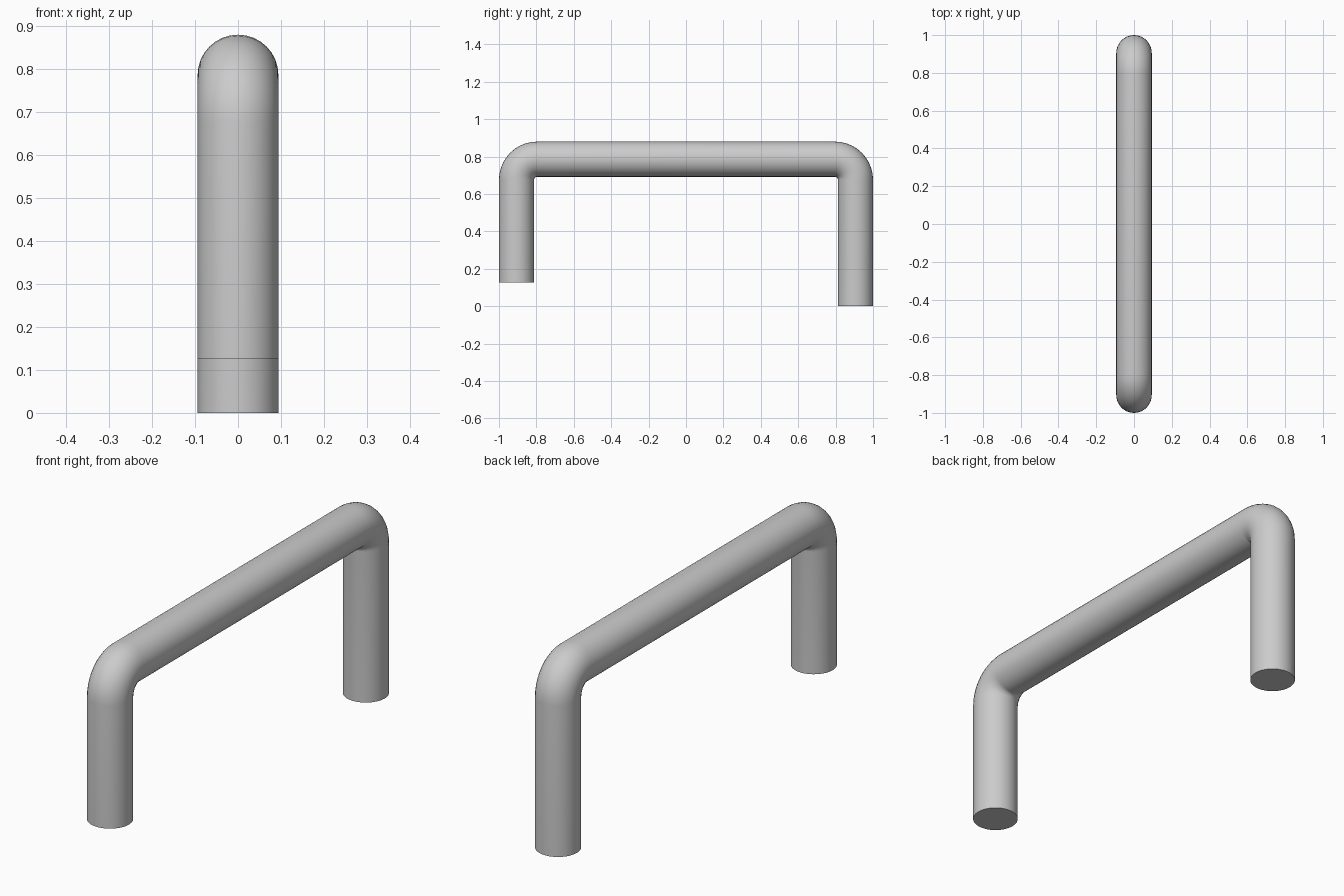
import bpy, bmesh
from math import sin, cos, pi

if "Cube" in bpy.data.objects:
    bpy.data.objects.remove(bpy.data.objects["Cube"])

R = 0.094          # tube radius
BEND = 0.11        # bend radius at the tube axis
LEG_Y, AXIS_Z = 0.906, 0.786
SIDES, STEPS = 32, 10


def bend(side):
    """Stations (y, z, outward y, outward z) of a bend, leg to bar."""
    cy, cz = side * (LEG_Y - BEND), AXIS_Z - BEND
    out = []
    for i in range(STEPS + 1):
        a = pi / 2 * i / STEPS
        ny, nz = side * cos(a), sin(a)
        out.append((cy + BEND * ny, cz + BEND * nz, ny, nz))
    return out


# Path: short front leg, bend, bar, bend, long back leg
path = [(-LEG_Y, 0.127, -1, 0)] + bend(-1) + bend(1)[::-1] + [(LEG_Y, 0.0, 1, 0)]

# Sweep a round section along the path
bm = bmesh.new()
rings = []
for y, z, ny, nz in path:
    ring = []
    for k in range(SIDES):
        t = 2 * pi * k / SIDES
        ring.append(bm.verts.new((R * sin(t), y + R * cos(t) * ny, z + R * cos(t) * nz)))
    rings.append(ring)
for a, b in zip(rings, rings[1:]):
    for k in range(SIDES):
        n = (k + 1) % SIDES
        bm.faces.new((a[k], a[n], b[n], b[k]))

# Flat end caps
bm.faces.new(rings[0])
bm.faces.new(rings[-1])
bmesh.ops.recalc_face_normals(bm, faces=bm.faces)

mesh = bpy.data.meshes.new("bent_tube_handle")
bm.to_mesh(mesh)
bm.free()
handle = bpy.data.objects.new("bent_tube_handle", mesh)
bpy.context.collection.objects.link(handle)

# Smooth tube, crisp ends
bpy.context.view_layer.objects.active = handle
handle.select_set(True)
bpy.ops.object.shade_smooth_by_angle(angle=pi / 6)
